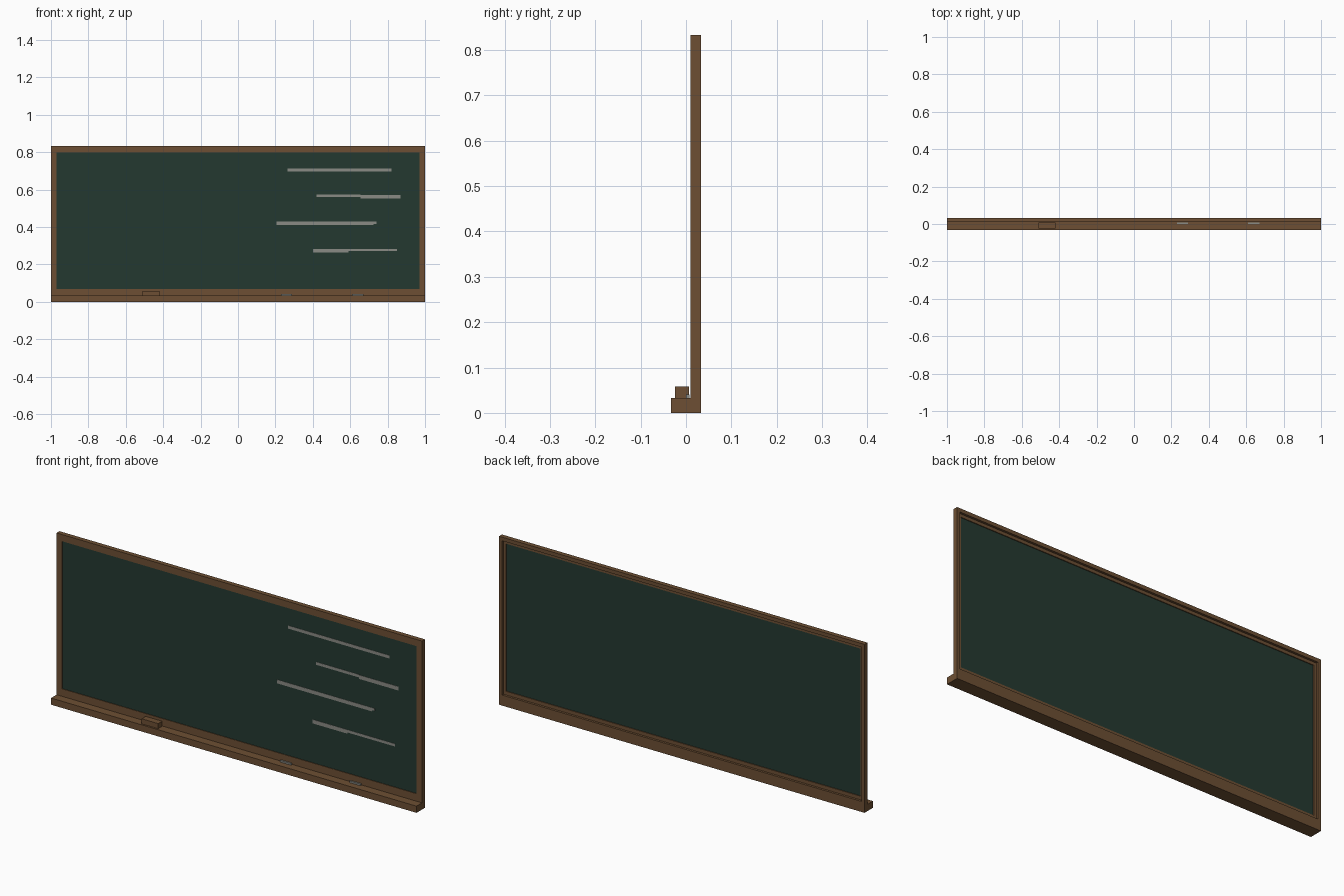
import bpy

default = bpy.data.objects.get("Cube")
if default:
    bpy.data.objects.remove(default, do_unlink=True)


def linear(c):
    c /= 255
    return c / 12.92 if c <= 0.04045 else ((c + 0.055) / 1.055) ** 2.4


def material(name, *rgb):
    mat = bpy.data.materials.new(name)
    colour = [linear(c) for c in rgb] + [1]
    mat.use_nodes = True
    mat.diffuse_color = colour
    bsdf = next(n for n in mat.node_tree.nodes if n.type == "BSDF_PRINCIPLED")
    bsdf.inputs["Base Color"].default_value = colour
    bsdf.inputs["Roughness"].default_value = 0.9
    return mat


wood = material("brown wood", 109, 79, 51)
slate = material("dark green slate", 36, 57, 48)
chalk = material("chalk grey", 138, 139, 133)


def box(name, mat, x, y, z):
    """Box spanning the given (low, high) ranges."""
    spans = (x, y, z)
    bpy.ops.mesh.primitive_cube_add(size=1, location=[(a + b) / 2 for a, b in spans])
    obj = bpy.context.object
    obj.name = name
    obj.scale = [b - a for a, b in spans]
    bpy.ops.object.transform_apply(location=False, rotation=False, scale=True)
    obj.data.materials.append(mat)
    return obj


HEIGHT = 0.833
FRONT, STEP, BACK = 0.01, 0.022, 0.033
TRAY_TOP = 0.033


def frame_ring(name, side, top, bottom, y):
    """Two rails across the full width with two posts fitted between them."""
    box(name + "_top_rail", wood, (-1, 1), y, (HEIGHT - top, HEIGHT))
    box(name + "_bottom_rail", wood, (-1, 1), y, (0, bottom))
    box(name + "_left_post", wood, (1 - side, 1), y, (bottom, HEIGHT - top))
    box(name + "_right_post", wood, (-1, side - 1), y, (bottom, HEIGHT - top))


# Frame: wide front lip and a narrower rim behind it
frame_ring("front_lip", 0.03, 0.033, 0.07, (FRONT, STEP))
frame_ring("back_rim", 0.016, 0.018, 0.052, (STEP, BACK))

# Writing surface
box("board_panel", slate, (-0.975, 0.975), (0.013, 0.018), (0.065, 0.805))

# Tray with eraser and chalk sticks
box("chalk_tray", wood, (-1, 1), (-BACK, FRONT), (0, TRAY_TOP))
box("eraser", wood, (-0.51, -0.42), (-0.024, 0.007), (TRAY_TOP, 0.058))
for i, x in enumerate((0.23, 0.61)):
    box(f"chalk_stick_{i + 1}", chalk, (x, x + 0.06), (0, 0.008), (TRAY_TOP, 0.041))

# Chalk writing: start, end, low, high of each stroke
strokes = [
    (0.265, 0.82, 0.698, 0.713),
    (0.42, 0.655, 0.56, 0.574),
    (0.655, 0.87, 0.553, 0.572),
    (0.205, 0.725, 0.411, 0.429),
    (0.725, 0.74, 0.417, 0.429),
    (0.40, 0.59, 0.265, 0.284),
    (0.59, 0.85, 0.271, 0.284),
]
for i, (x0, x1, z0, z1) in enumerate(strokes):
    box(f"chalk_stroke_{i + 1}", chalk, (x0, x1), (0.0115, 0.0135), (z0, z1))
